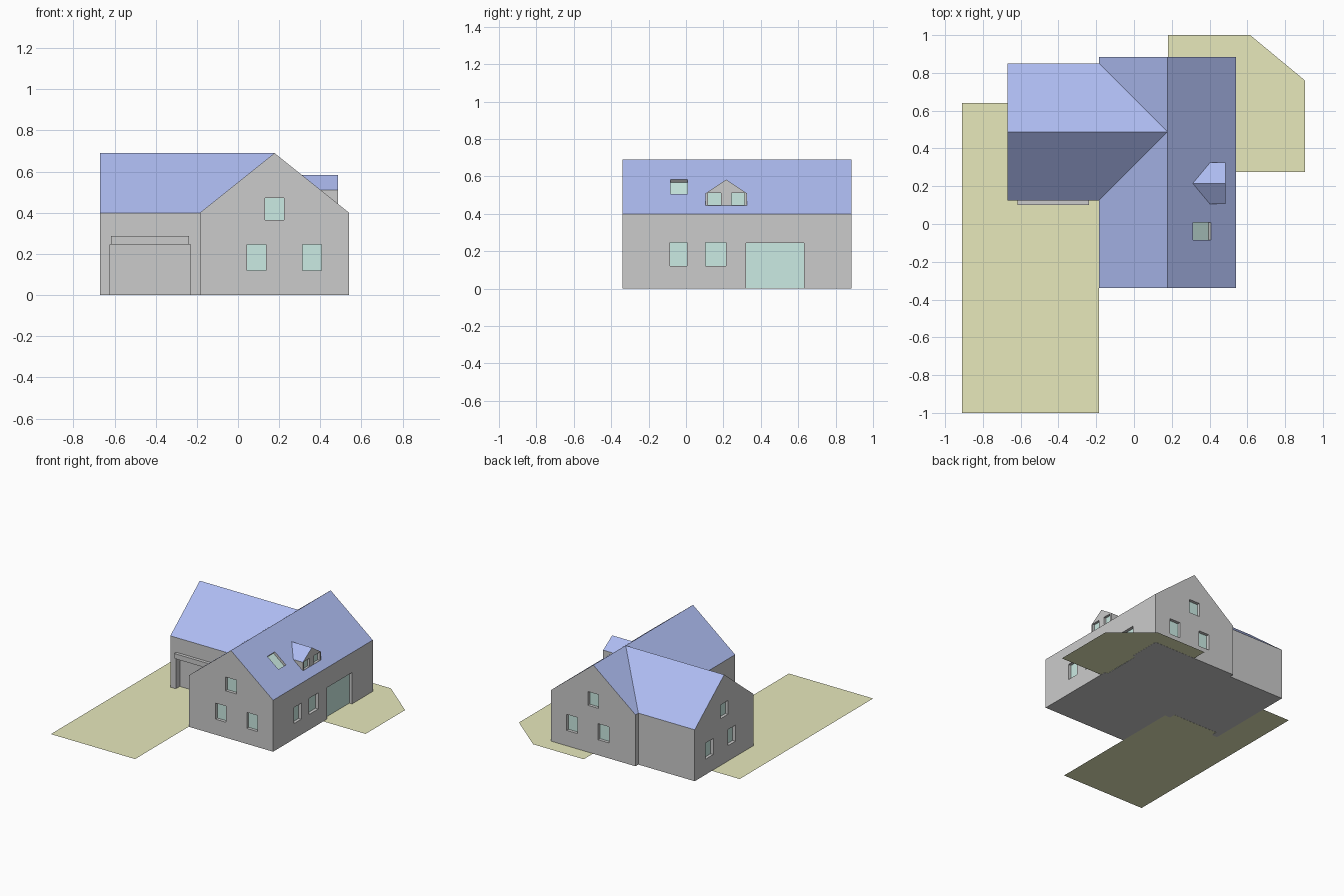
import bpy, bmesh
from mathutils import Vector

if "Cube" in bpy.data.objects:
    bpy.data.objects.remove(bpy.data.objects["Cube"])


def material(name, rgb):
    m = bpy.data.materials.new(name)
    m.diffuse_color = (*rgb, 1)
    m.use_nodes = True
    m.node_tree.nodes["Principled BSDF"].inputs["Base Color"].default_value = m.diffuse_color
    return m


WALL = material("wall_grey", (0.71, 0.71, 0.71))
ROOF = material("roof_blue", (0.42, 0.50, 0.88))
GLASS = material("glass_teal", (0.60, 0.83, 0.77))
DOOR = material("door_grey", (0.58, 0.58, 0.58))
GROUND = material("ground_olive", (0.80, 0.81, 0.50))


def make(name, verts, faces, mats, roof_faces=()):
    me = bpy.data.meshes.new(name)
    bm = bmesh.new()
    vs = [bm.verts.new(v) for v in verts]
    for i, f in enumerate(faces):
        face = bm.faces.new([vs[k] for k in f])
        face.material_index = 1 if i in roof_faces else 0
    if len(faces) > 1:
        bmesh.ops.recalc_face_normals(bm, faces=bm.faces)
    bm.to_mesh(me)
    bm.free()
    for m in mats:
        me.materials.append(m)
    ob = bpy.data.objects.new(name, me)
    bpy.context.collection.objects.link(ob)
    return ob


def boolean(target, tool, operation):
    mod = target.modifiers.new(operation.lower(), 'BOOLEAN')
    mod.operation, mod.solver, mod.object = operation, 'EXACT', tool
    tool.hide_render = True
    bpy.context.view_layer.objects.active = target
    bpy.ops.object.modifier_apply(modifier=mod.name)
    bpy.data.objects.remove(tool)


BOX = [(0, 1, 2, 3), (4, 5, 6, 7), (0, 1, 5, 4), (1, 2, 6, 5), (2, 3, 7, 6), (3, 0, 4, 7)]

# House shell: T-shaped plan with two crossing gable roofs
EAVE, TOP, RX, RY = 0.40, 0.69, 0.1775, 0.4875
plan = [(-.185, -.34), (.54, -.34), (.54, .885), (-.185, .885),
        (-.185, .85), (-.67, .85), (-.67, .125), (-.185, .125)]
verts = [(x, y, 0) for x, y in plan] + [(x, y, EAVE) for x, y in plan]
verts += [(RX, -.34, TOP), (RX, .885, TOP), (RX, RY, TOP), (-.67, RY, TOP)]
gables = {0: [16], 2: [17], 5: [19]}
faces = [tuple(range(8))]
for i in range(8):
    j = (i + 1) % 8
    faces.append([i, j, j + 8] + gables.get(i, []) + [i + 8])
faces += [(9, 10, 17, 18, 16), (8, 16, 18, 15), (11, 12, 18, 17),
          (14, 15, 18, 19), (13, 19, 18, 12)]
house = make("house", verts, faces, [WALL, ROOF], range(9, 14))

# Dormer: small gabled prism merged into the right roof slope
profile = [(.105, .36), (.325, .36), (.325, .51), (.215, .583), (.105, .51)]
dv = [(x, y, z) for x in (.27, .485) for y, z in profile]
df = [range(5), range(5, 10)] + [(i, (i + 1) % 5, (i + 1) % 5 + 5, i + 5) for i in range(5)]
boolean(house, make("dormer", dv, df, [WALL, ROOF], (4, 5)), 'UNION')

# Openings: a recess cutter plus a pane at its back
cut_verts, cut_faces = [], []


def opening(name, centre, normal, w, h, depth=.025, mat=GLASS):
    c, n = Vector(centre), Vector(normal).normalized()
    right = Vector((0, 0, 1)).cross(n).normalized()
    up = n.cross(right)

    def quad(offset, drop=0):
        return [c + right * a * w / 2 + up * b + n * offset for a, b in
                ((-1, -h / 2 - drop), (1, -h / 2 - drop), (1, h / 2), (-1, h / 2))]

    drop = .01 if c.z - h / 2 < .001 else 0
    k = len(cut_verts)
    cut_verts.extend(quad(-depth, drop) + quad(.02, drop))
    cut_faces.extend([[k + i for i in f] for f in BOX])
    make(name, quad(-depth + .0015), [(0, 1, 2, 3)], [mat])


LOW, HIGH = .183, .418
# Front and back gable windows
for side, y, ny in (("front", -.34, -1), ("back", .885, 1)):
    for n, (x, z, h) in enumerate(((.09, LOW, .125), (.36, LOW, .125), (.178, HIGH, .107))):
        opening(f"{side}_window_{n}", (x, y, z), (0, ny, 0), .093, h)
# Wing gable windows
for n, (y, z, h) in enumerate(((.668, LOW, .125), (.397, LOW, .125), (.4875, HIGH, .107))):
    opening(f"wing_window_{n}", (-.67, y, z), (-1, 0, 0), .093, h)
# Right wall windows and patio door
opening("right_window_0", (.54, -.04, LOW), (1, 0, 0), .092, .125)
opening("right_window_1", (.54, .159, LOW), (1, 0, 0), .112, .125)
opening("patio_door", (.54, .475, .1225), (1, 0, 0), .31, .245)
# Dormer windows
for n, y in enumerate((.152, .277)):
    opening(f"dormer_window_{n}", (.485, y, .478), (1, 0, 0), .07, .064, .02)
# Skylight
opening("skylight", (.359, -.038, TOP - .8 * (.359 - RX)), (.8, 0, 1), .092, .122, .02)
# Garage door
opening("garage_door", (-.427, .125, .1225), (0, -1, 0), .39, .245, .05, DOOR)
boolean(house, make("cutters", cut_verts, cut_faces, [WALL, ROOF]), 'DIFFERENCE')

# Lintel over the garage door
lv = [(x, y, z) for z in (.247, .286) for x, y in
      ((-.618, .10), (-.238, .10), (-.238, .128), (-.618, .128))]
make("garage_lintel", lv, BOX, [DOOR])

# Driveway and patio sheets
for name, pts in (("driveway", [(-.91, -1), (-.185, -1), (-.185, .64), (-.91, .64)]),
                  ("patio", [(.18, .275), (.905, .275), (.905, .76), (.615, 1), (.18, 1)])):
    make(name, [(x, y, .001) for x, y in pts], [range(len(pts))], [GROUND])
